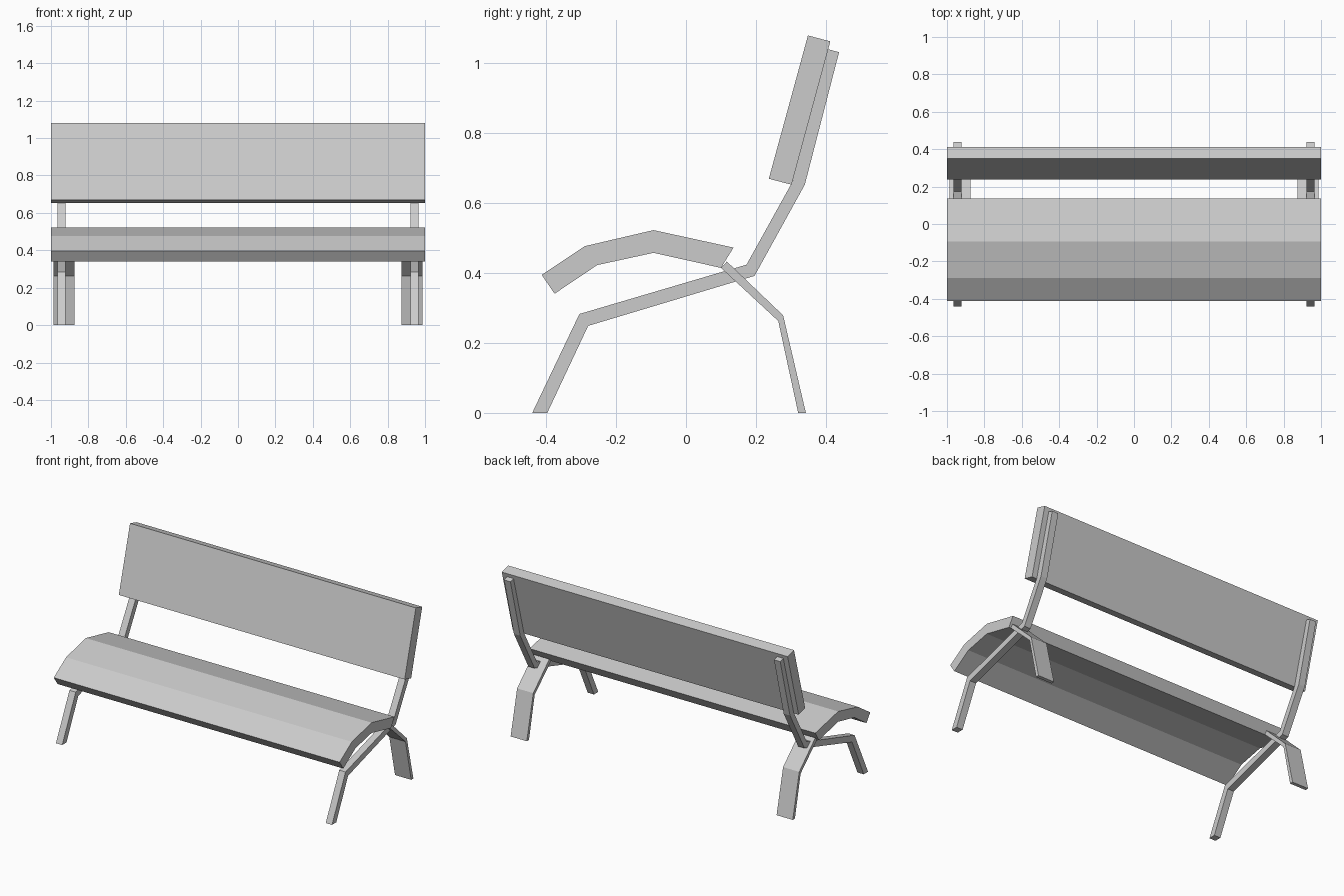
import bpy, bmesh

if "Cube" in bpy.data.objects:
    bpy.data.objects.remove(bpy.data.objects["Cube"])


def extrude_profile(name, profile, x0, x1):
    """Side profile of (y, z) points, extruded along x from x0 to x1."""
    bm = bmesh.new()
    face = bm.faces.new([bm.verts.new((x0, y, z)) for y, z in profile])
    ext = bmesh.ops.extrude_face_region(bm, geom=[face])
    verts = [v for v in ext["geom"] if isinstance(v, bmesh.types.BMVert)]
    bmesh.ops.translate(bm, verts=verts, vec=(x1 - x0, 0, 0))
    bmesh.ops.recalc_face_normals(bm, faces=bm.faces)
    mesh = bpy.data.meshes.new(name)
    bm.to_mesh(mesh)
    bm.free()
    obj = bpy.data.objects.new(name, mesh)
    bpy.context.collection.objects.link(obj)
    return obj


def mirrored_pair(name, profile, x0, x1):
    """Same part on both ends of the bench."""
    obj = extrude_profile(name, profile, x0, x1)
    obj.modifiers.new("Mirror", "MIRROR").use_axis[0] = True
    return obj


# Curved seat slab
seat = [(-0.413, 0.395), (-0.29, 0.477), (-0.093, 0.523), (0.136, 0.473),
        (0.10, 0.415), (-0.093, 0.458), (-0.254, 0.423), (-0.376, 0.341)]
extrude_profile("seat", seat, -1, 1)

# Leaning backrest board
backrest = [(0.349, 1.08), (0.413, 1.063), (0.302, 0.653), (0.237, 0.67)]
extrude_profile("backrest", backrest, -1, 1)

# Bent bars: front leg, seat rail and back post in one piece
frame = [(-0.44, 0), (-0.397, 0), (-0.28, 0.249), (0.196, 0.392),
         (0.34, 0.653), (0.438, 1.032), (0.405, 1.041), (0.304, 0.66),
         (0.173, 0.424), (-0.305, 0.283)]
mirrored_pair("side_frame", frame, 0.922, 0.966)

# Flat bent rear legs
rear = [(0.117, 0.433), (0.10, 0.415), (0.264, 0.263), (0.321, 0),
        (0.343, 0), (0.278, 0.279)]
mirrored_pair("rear_leg", rear, 0.874, 0.987)
